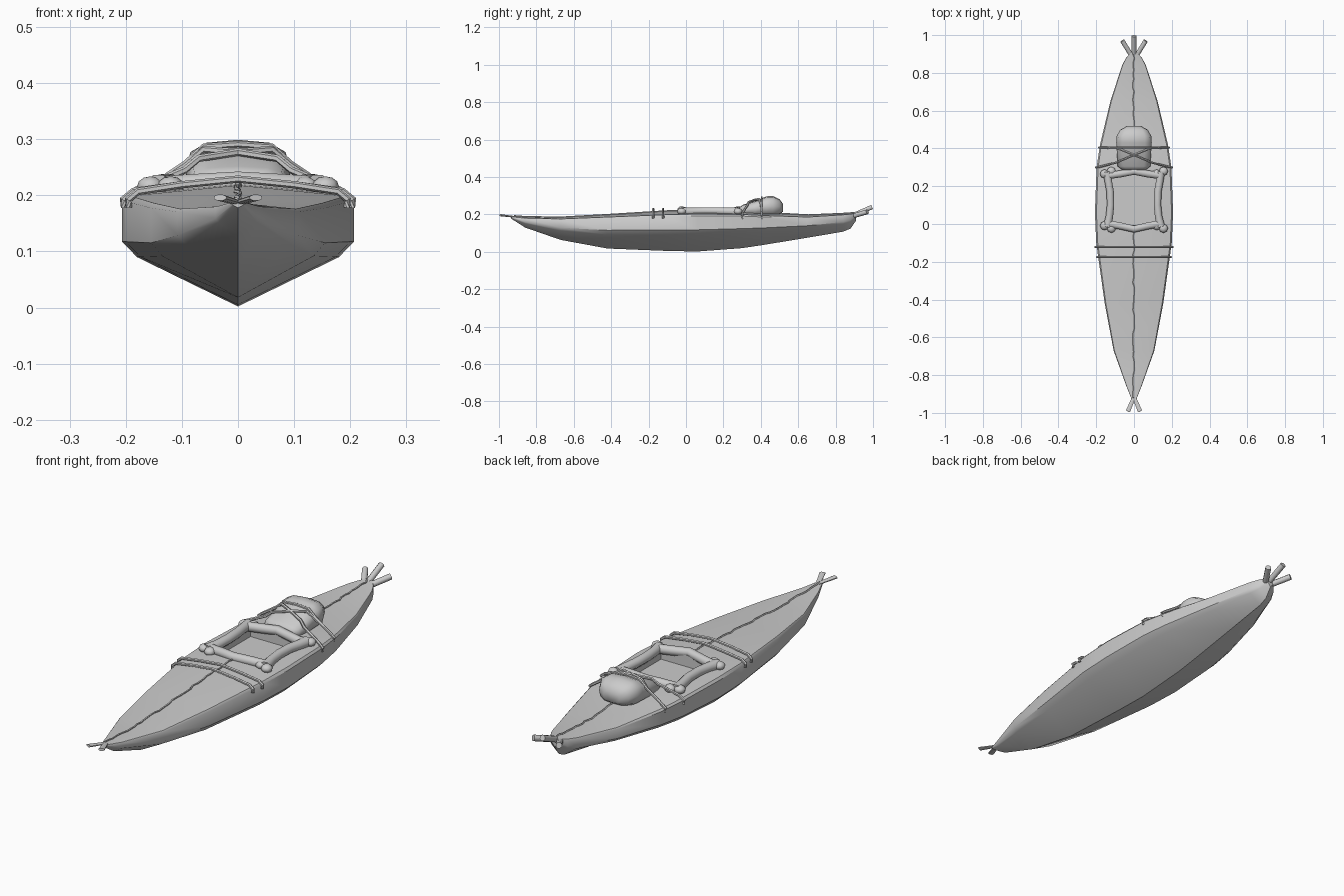
import bpy, bmesh, math, random
from mathutils import Vector

if "Cube" in bpy.data.objects:
    bpy.data.objects.remove(bpy.data.objects["Cube"])

random.seed(4)


def finish(bm, name, angle=35):
    bmesh.ops.recalc_face_normals(bm, faces=bm.faces)
    me = bpy.data.meshes.new(name)
    bm.to_mesh(me)
    bm.free()
    ob = bpy.data.objects.new(name, me)
    bpy.context.collection.objects.link(ob)
    smooth(ob, angle)
    return ob


def smooth(ob, angle=35):
    bpy.ops.object.select_all(action='DESELECT')
    ob.select_set(True)
    bpy.context.view_layer.objects.active = ob
    bpy.ops.object.shade_smooth_by_angle(angle=math.radians(angle))


def loft(rings, name, angle=35):
    bm = bmesh.new()
    vs = [[bm.verts.new(p) for p in r] for r in rings]
    n = len(vs[0])
    for a, b in zip(vs, vs[1:]):
        for i in range(n):
            bm.faces.new((a[i], a[(i + 1) % n], b[(i + 1) % n], b[i]))
    bm.faces.new(vs[0])
    bm.faces.new(vs[-1])
    return finish(bm, name, angle)


def tube(pts, radii, name, sides=8, flat=1.0, angle=50):
    """Loft circles along a path; flat squashes them vertically."""
    pts = [Vector(p) for p in pts]
    rings = []
    for i, p in enumerate(pts):
        t = (pts[min(i + 1, len(pts) - 1)] - pts[max(i - 1, 0)]).normalized()
        ref = Vector((0, 0, 1)) if abs(t.z) < 0.95 else Vector((0, 1, 0))
        u = t.cross(ref).normalized()
        v = u.cross(t)
        r = radii[i] if isinstance(radii, (list, tuple)) else radii
        rings.append([p + u * r * math.cos(2 * math.pi * (k + .5) / sides)
                      + v * r * flat * math.sin(2 * math.pi * (k + .5) / sides)
                      for k in range(sides)])
    return loft(rings, name, angle)


# Hull stations: y, half width, keel z, gunwale z, ridge z
stations = [
    (-0.935, 0.010, 0.178, 0.188, 0.193), (-0.86, 0.040, 0.130, 0.180, 0.187),
    (-0.67, 0.108, 0.064, 0.176, 0.184), (-0.42, 0.155, 0.018, 0.186, 0.198),
    (-0.10, 0.200, 0.005, 0.199, 0.218), (0.06, 0.207, 0.002, 0.202, 0.222),
    (0.30, 0.198, 0.020, 0.200, 0.218), (0.42, 0.180, 0.038, 0.194, 0.210),
    (0.65, 0.125, 0.076, 0.186, 0.196), (0.84, 0.063, 0.108, 0.198, 0.204),
    (0.88, 0.042, 0.125, 0.202, 0.207), (0.91, 0.016, 0.168, 0.207, 0.211)]
rings = []
for y, w, zk, zg, zr in stations:
    h = zg - zk
    half = [(0.96 * w, zg), (w, zg - 0.05 * h), (w, zk + 0.58 * h), (0.87 * w, zk + 0.44 * h)]
    ring = [(0, zr)] + half + [(0, zk)] + [(-x, z) for x, z in reversed(half)]
    rings.append([(x, y, z) for x, z in ring])
hull = loft(rings, "hull", 38)

# Sunken cockpit
bpy.ops.mesh.primitive_cube_add(size=1, location=(0, 0.13, 0.27))
cutter = bpy.context.object
cutter.name = "cockpit_cutter"
cutter.scale = (0.25, 0.27, 0.20)
cutter.hide_render = True
mod = hull.modifiers.new("cockpit", 'BOOLEAN')
mod.object = cutter
mod.operation = 'DIFFERENCE'
bpy.context.view_layer.objects.active = hull
bpy.ops.object.modifier_apply(modifier="cockpit")
bpy.data.objects.remove(cutter)
smooth(hull, 38)


def deck_z(y):
    for a, b in zip(stations, stations[1:]):
        if a[0] <= y <= b[0]:
            return a[4] + (b[4] - a[4]) * (y - a[0]) / (b[0] - a[0])
    return stations[-1][4]


# Stitched seam along the deck ridge
for name, y0, y1, n in (("front_seam", -0.92, -0.04, 36), ("rear_seam", 0.50, 0.90, 18)):
    pts = []
    for i in range(n + 1):
        y = y0 + (y1 - y0) * i / n
        pts.append((random.uniform(-0.005, 0.005), y, deck_z(y) + 0.001))
    tube(pts, 0.004, name, 5)


# Bone frame around the cockpit
def knob(loc, r, name):
    bpy.ops.mesh.primitive_uv_sphere_add(segments=8, ring_count=6, radius=r, location=loc)
    bpy.context.object.name = name
    bpy.context.object.scale = (1, 1, 0.75)
    smooth(bpy.context.object, 60)


for s, side in ((1, "right"), (-1, "left")):
    tube([(s * 0.142, -0.015, 0.214), (s * 0.130, 0.04, 0.217), (s * 0.124, 0.10, 0.219),
          (s * 0.126, 0.17, 0.219), (s * 0.135, 0.22, 0.217), (s * 0.142, 0.275, 0.214)],
         [0.024, 0.021, 0.021, 0.021, 0.021, 0.024], side + "_bone")
    for j, y in enumerate((-0.016, 0.272)):
        for k, dx in enumerate((-0.018, 0.018)):
            knob((s * 0.138 + dx, y + (0.007 if k == j else -0.007), 0.216), 0.024,
                 f"{side}_bone_knob_{j}{k}")
for name, y, bow in (("front_crossbone", 0.0, -0.027), ("rear_crossbone", 0.257, 0.022)):
    tube([(-0.13, y, 0.216), (-0.07, y + bow * .4, 0.22), (0, y + bow, 0.224),
          (0.07, y + bow * .4, 0.22), (0.13, y, 0.216)], 0.020, name)

# Bag lashed behind the cockpit: y, half width, bottom, top
rings = []
for y, w, z0, z1 in ((0.285, 0.060, 0.205, 0.238), (0.305, 0.086, 0.195, 0.252),
                     (0.37, 0.090, 0.19, 0.272), (0.43, 0.094, 0.19, 0.297),
                     (0.465, 0.092, 0.19, 0.299), (0.50, 0.072, 0.20, 0.282),
                     (0.518, 0.038, 0.215, 0.258)):
    ring = []
    for k in range(12):
        a = 2 * math.pi * k / 12
        c, s = math.cos(a), math.sin(a)
        ring.append((w * math.copysign(abs(c) ** 0.7, c), y,
                     (z0 + z1) / 2 + (z1 - z0) / 2 * math.copysign(abs(s) ** 0.7, s)))
    rings.append(ring)
loft(rings, "bag", 60)

# Front deck ropes, hooked over the gunwales
for i, (y, w) in enumerate(((-0.122, 0.203), (-0.175, 0.194))):
    half = [(w, 0.178), (w + 0.002, 0.192), (w - 0.016, 0.207), (0.10, 0.219)]
    path = [(-x, y, z) for x, z in half] + [(0, y, 0.229)] + [(x, y, z) for x, z in reversed(half)]
    tube(path, 0.0065, f"front_rope_{i}", 6)

# Ropes crossing over the bag
for i, s in enumerate((1, -1)):
    tube([(-s * 0.178, 0.405, 0.178), (-s * 0.184, 0.405, 0.193), (-s * 0.168, 0.405, 0.206),
          (-s * 0.092, 0.402, 0.255), (-s * 0.06, 0.39, 0.282), (0, 0.365, 0.277),
          (s * 0.07, 0.335, 0.266), (s * 0.095, 0.325, 0.245), (s * 0.18, 0.303, 0.210),
          (s * 0.202, 0.30, 0.193), (s * 0.197, 0.30, 0.178)], 0.0065, f"bag_rope_{i}", 6)
tube([(-0.168, 0.405, 0.206), (-0.094, 0.405, 0.256), (-0.06, 0.405, 0.287), (0, 0.405, 0.291),
      (0.06, 0.405, 0.287), (0.094, 0.405, 0.256), (0.168, 0.405, 0.206)], 0.006, "bag_strap", 6)

# Protruding sticks at stern and bow
for name, x, y, z in (("left", -0.062, 0.970, 0.214), ("middle", 0, 0.995, 0.240),
                      ("right", 0.062, 0.970, 0.214)):
    tube([(0, 0.87, 0.185), (x, y, z)], 0.013, name + "_stern_stick", 8)
for s, name in ((1, "right"), (-1, "left")):
    tube([(0, -0.915, 0.187), (s * 0.032, -0.992, 0.196)], [0.010, 0.013],
         name + "_bow_stick", 8, 0.45)
